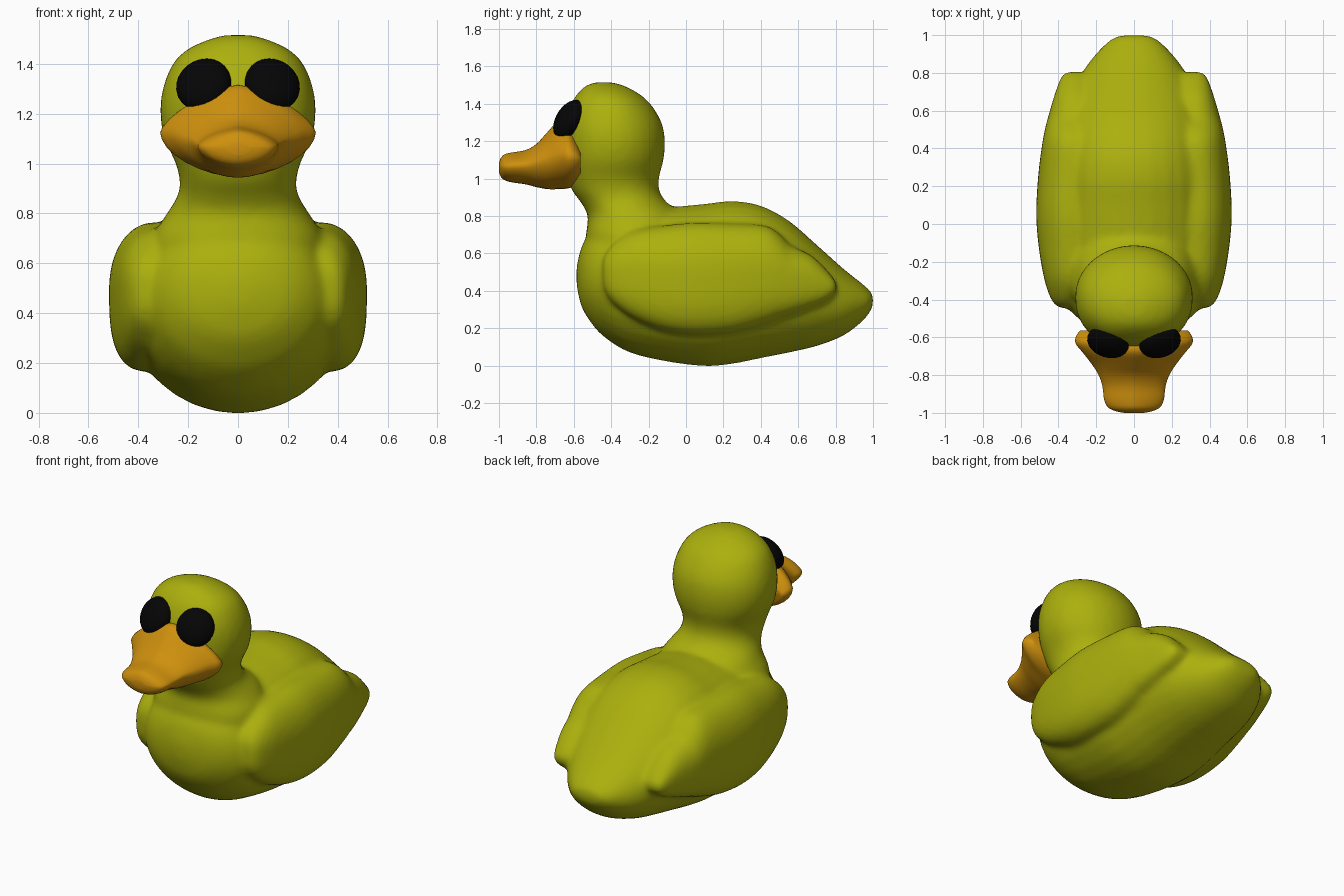
import bpy, bmesh, math
from mathutils import Vector, Matrix

if "Cube" in bpy.data.objects:
    bpy.data.objects.remove(bpy.data.objects["Cube"])

def material(name, rgb):
    m = bpy.data.materials.new(name)
    m.diffuse_color = (*rgb, 1)
    m.use_nodes = True
    m.node_tree.nodes["Principled BSDF"].inputs["Base Color"].default_value = m.diffuse_color
    return m

YELLOW = material("olive yellow", (0.41, 0.435, 0.004))
ORANGE = material("orange", (0.62, 0.28, 0.004))
BLACK = material("black", (0.0015, 0.0015, 0.0015))

def resample(rows, n=4):
    """Catmull-Rom interpolation between stations."""
    out = []
    for i in range(len(rows) - 1):
        a, b, c, d = (rows[max(i - 1, 0)], rows[i], rows[i + 1],
                      rows[min(i + 2, len(rows) - 1)])
        for k in range(n):
            t = k / n
            out.append([0.5 * (2 * q + (r - p) * t + (2 * p - 5 * q + 4 * r - s) * t * t
                               + (3 * q - p - 3 * r + s) * t ** 3)
                        for p, q, r, s in zip(a, b, c, d)])
    out.append(list(rows[-1]))
    return out

def loft(bm, rows, axis="Y", p_top=2.0, p_low=2.0, seg=32, mirror=1):
    """Rows: position, u_min, u_max, v_min, v_widest, v_max."""
    rings = []
    for pos, u0, u1, v0, vm, v1 in resample(rows):
        ring = []
        for k in range(seg):
            a = 2 * math.pi * k / seg
            c, s = math.cos(a), math.sin(a)
            p = p_top if s > 0 else p_low
            u = (u0 + u1) / 2 + (u1 - u0) / 2 * math.copysign(abs(c) ** (2 / p), c)
            u *= mirror
            h = abs(s) ** (2 / p)
            v = vm + (v1 - vm) * h if s > 0 else vm - (vm - v0) * h
            ring.append(bm.verts.new((u, pos, v) if axis == "Y" else (u, v, pos)))
        rings.append(ring)
    bm.faces.new(rings[0])
    bm.faces.new(rings[-1])
    for r0, r1 in zip(rings, rings[1:]):
        for k in range(seg):
            j = (k + 1) % seg
            bm.faces.new((r0[k], r0[j], r1[j], r1[k]))

def finish(bm, name, mat, angle=60):
    bmesh.ops.recalc_face_normals(bm, faces=bm.faces)
    me = bpy.data.meshes.new(name)
    bm.to_mesh(me)
    bm.free()
    me.materials.append(mat)
    ob = bpy.data.objects.new(name, me)
    bpy.context.collection.objects.link(ob)
    bpy.ops.object.select_all(action="DESELECT")
    ob.select_set(True)
    bpy.context.view_layer.objects.active = ob
    bpy.ops.object.shade_smooth_by_angle(angle=math.radians(angle))
    return ob

# Body, neck, head and wings fused into one skin
body = [(y, -w, w, lo, (lo + hi) / 2, hi) for y, w, lo, hi in [
    (-0.585, 0.05, 0.43, 0.53), (-0.56, 0.18, 0.32, 0.63), (-0.515, 0.275, 0.24, 0.71),
    (-0.44, 0.35, 0.155, 0.77), (-0.30, 0.41, 0.07, 0.82), (-0.10, 0.44, 0.022, 0.845),
    (0.10, 0.45, -0.002, 0.865), (0.25, 0.44, 0.01, 0.88), (0.40, 0.42, 0.04, 0.855),
    (0.55, 0.385, 0.07, 0.775), (0.70, 0.33, 0.105, 0.645), (0.84, 0.25, 0.16, 0.52),
    (0.94, 0.165, 0.235, 0.44), (0.985, 0.11, 0.29, 0.40), (1.0, 0.06, 0.325, 0.37)]]
head = [(z, -w, w, a, (a + b) / 2, b) for z, w, a, b in [
    (0.55, 0.33, -0.54, -0.05), (0.70, 0.34, -0.535, 0.0), (0.80, 0.285, -0.525, -0.01),
    (0.87, 0.243, -0.56, -0.10), (0.93, 0.234, -0.605, -0.14), (1.00, 0.25, -0.635, -0.145),
    (1.10, 0.295, -0.65, -0.12), (1.20, 0.312, -0.655, -0.112), (1.30, 0.302, -0.65, -0.13),
    (1.40, 0.262, -0.615, -0.19), (1.46, 0.20, -0.575, -0.26), (1.50, 0.11, -0.53, -0.34),
    (1.515, 0.05, -0.48, -0.40)]]
wing = [(y, xi, xo, lo, lo + (hi - lo) * 0.55, hi) for y, xi, xo, lo, hi in [
    (-0.445, 0.32, 0.39, 0.44, 0.56), (-0.42, 0.28, 0.425, 0.37, 0.615),
    (-0.36, 0.22, 0.455, 0.305, 0.675), (-0.27, 0.18, 0.48, 0.245, 0.725),
    (-0.12, 0.15, 0.505, 0.185, 0.75), (0.05, 0.15, 0.518, 0.163, 0.765),
    (0.25, 0.15, 0.508, 0.175, 0.76), (0.42, 0.15, 0.487, 0.22, 0.75),
    (0.50, 0.16, 0.472, 0.25, 0.705), (0.56, 0.18, 0.457, 0.27, 0.645),
    (0.67, 0.21, 0.425, 0.31, 0.59), (0.75, 0.23, 0.398, 0.345, 0.515),
    (0.79, 0.25, 0.38, 0.38, 0.465), (0.808, 0.29, 0.355, 0.405, 0.44)]]
bm = bmesh.new()
loft(bm, body, p_top=2.1)
loft(bm, head, axis="Z", p_low=2.25)
for side in (1, -1):
    loft(bm, wing, p_top=2.1, p_low=3.0, mirror=side)
skin = finish(bm, "body_head_and_wings", YELLOW)
rm = skin.modifiers.new("fuse", "REMESH")
rm.mode = "VOXEL"
rm.voxel_size = 0.018
rm.use_smooth_shade = True
sm = skin.modifiers.new("soften", "SMOOTH")
sm.factor = 0.5
sm.iterations = 8

# Beak: wide at the cheeks, ridged on top, rounded flat tip
beak = [(y, -w, w, lo, mid, hi) for y, w, lo, mid, hi in [
    (-0.565, 0.285, 0.985, 1.11, 1.19), (-0.59, 0.305, 0.962, 1.12, 1.25),
    (-0.63, 0.31, 0.948, 1.125, 1.305), (-0.68, 0.272, 0.944, 1.12, 1.31),
    (-0.74, 0.225, 0.944, 1.10, 1.25), (-0.80, 0.187, 0.955, 1.09, 1.185),
    (-0.86, 0.167, 0.97, 1.075, 1.152), (-0.93, 0.158, 0.98, 1.07, 1.14),
    (-0.97, 0.138, 0.992, 1.065, 1.13), (-0.99, 0.10, 1.01, 1.065, 1.11),
    (-1.0, 0.05, 1.035, 1.065, 1.085)]]
bm = bmesh.new()
loft(bm, beak, p_top=1.5, p_low=1.8)
finish(bm, "beak", ORANGE)

# Eyes: flattened ovals facing forward and slightly up
for side, name in ((1, "left_eye"), (-1, "right_eye")):
    normal = Vector((side * 0.25, -0.80, 0.50)).normalized()
    right = Vector((0, 0, 1)).cross(normal).normalized()
    up = normal.cross(right)
    rot = Matrix((right, up, normal)).transposed().to_4x4()
    bm = bmesh.new()
    bmesh.ops.create_uvsphere(bm, u_segments=24, v_segments=14, radius=1)
    bmesh.ops.scale(bm, vec=(0.113, 0.116, 0.066), verts=bm.verts)
    bmesh.ops.transform(bm, matrix=Matrix.Translation((side * 0.138, -0.625, 1.316)) @ rot,
                        verts=bm.verts)
    finish(bm, name, BLACK)
